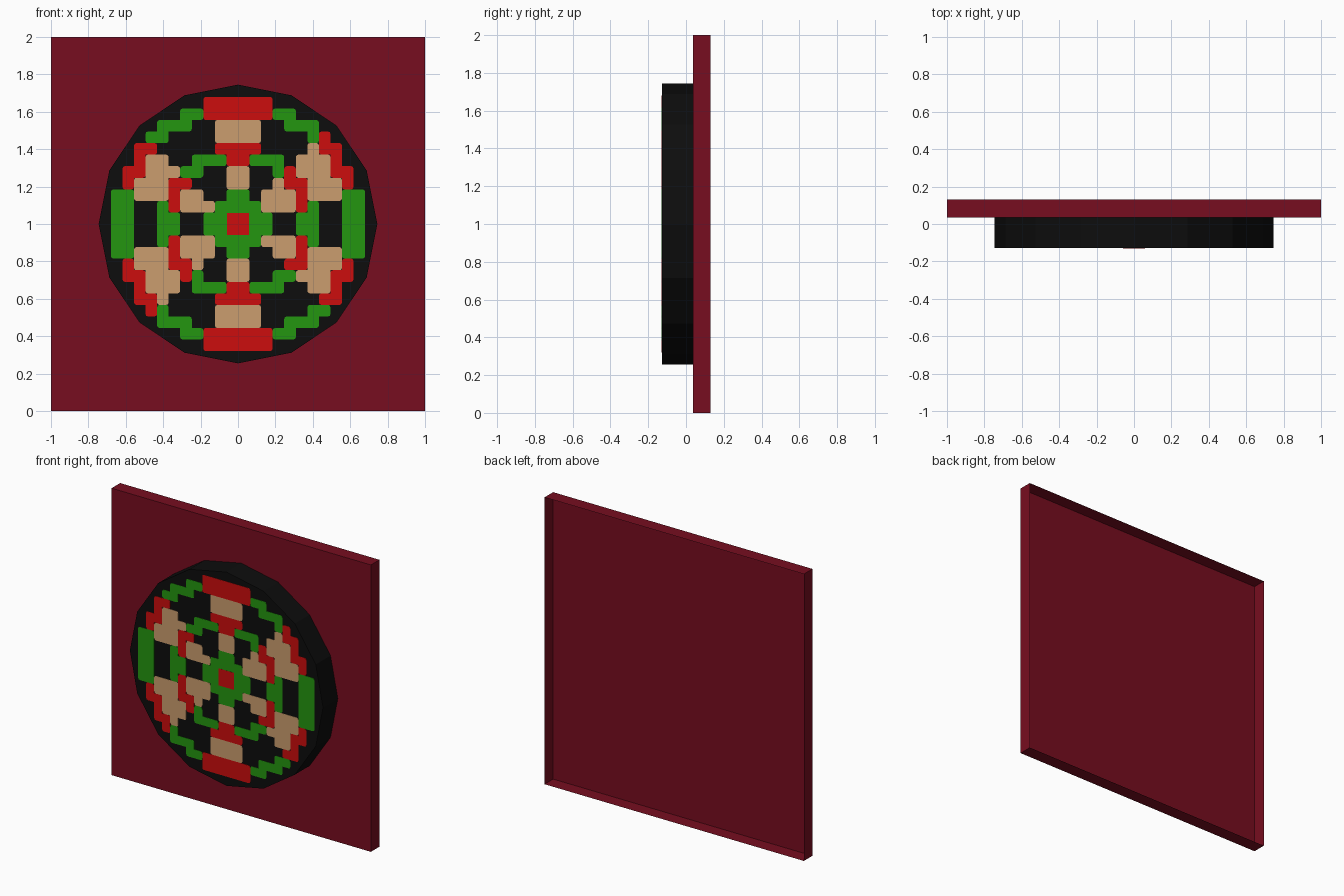
import bpy, bmesh, math
from mathutils import Matrix, Vector

cube = bpy.data.objects.get("Cube")
if cube:
    bpy.data.objects.remove(cube, do_unlink=True)


def material(name, rgb):
    mat = bpy.data.materials.new(name)
    mat.use_nodes = True
    mat.diffuse_color = (*rgb, 1)
    mat.node_tree.nodes["Principled BSDF"].inputs["Base Color"].default_value = (*rgb, 1)
    return mat


maroon = material("maroon", (0.184, 0.004, 0.014))
black = material("black", (0.004, 0.004, 0.004))
red = material("red", (0.604, 0.004, 0.004))
green = material("green", (0.017, 0.305, 0.005))
tan = material("tan", (0.597, 0.337, 0.156))

# Parts are drawn flat with local +z as the front, then stood upright
STAND = Matrix.Translation((0, 0, 1)) @ Matrix.Rotation(math.pi / 2, 4, "X")


def finish(name, bm, mat):
    bm.transform(STAND)
    mesh = bpy.data.meshes.new(name)
    bm.to_mesh(mesh)
    bm.free()
    mesh.materials.append(mat)
    obj = bpy.data.objects.new(name, mesh)
    bpy.context.collection.objects.link(obj)
    return obj


def drop_back(bm):
    bm.normal_update()
    back = [f for f in bm.faces if f.normal.z < -0.9]
    bmesh.ops.delete(bm, geom=back, context="FACES")


PANEL_BACK, PANEL_FRONT = -0.13, -0.036
DISC_FRONT, TILE_FRONT = 0.127, 0.129

# Square backing panel, open at the back
bm = bmesh.new()
bmesh.ops.create_cube(bm, size=1)
bmesh.ops.scale(bm, vec=(2, 2, PANEL_FRONT - PANEL_BACK), verts=bm.verts)
bmesh.ops.translate(bm, vec=(0, 0, (PANEL_FRONT + PANEL_BACK) / 2), verts=bm.verts)
drop_back(bm)
finish("backing_panel", bm, maroon)

# Sixteen-sided disc on the panel
bm = bmesh.new()
bmesh.ops.create_cone(bm, cap_ends=True, segments=16, radius1=0.745, radius2=0.745,
                      depth=DISC_FRONT - PANEL_FRONT)
bmesh.ops.translate(bm, vec=(0, 0, (DISC_FRONT + PANEL_FRONT) / 2), verts=bm.verts)
drop_back(bm)
finish("disc", bm, black)

# Upper half of the mosaic; the lower half is the same turned half a circle
UPPER = [
    "........RRRRRR........",
    "......GGRRRRRRGG......",
    "....GGG..TTTT..GGG....",
    "...GG....TTTT....GR...",
    "..RR.....RRRR....TRR..",
    "..RTT..GGGRRGGG.TTTR..",
    ".RRTTTGG..TT..GRTTTRR.",
    ".RTTTRR...TT..TRRTTTR.",
    "GGTTTRTT..GG.TTTRTTTGG",
    "GG..GRTTTGGGGTTTRG..GG",
    "GG..GG..GGGGGG..GG..GG",
]
ROWS = UPPER + [row[::-1] for row in reversed(UPPER)]
HALF = len(ROWS) / 2
CELL = 0.0618


def raise_plate(bm, base, front):
    result = bmesh.ops.extrude_face_region(bm, geom=list(bm.faces), use_keep_orig=False)
    top = [g for g in result["geom"] if isinstance(g, bmesh.types.BMVert)]
    bmesh.ops.translate(bm, vec=Vector((0, 0, front - base)), verts=top)
    bmesh.ops.recalc_face_normals(bm, faces=bm.faces)


def mosaic(name, letter, mat):
    bm = bmesh.new()
    for r, row in enumerate(ROWS):
        for c, ch in enumerate(row):
            if ch == letter:
                x, y = (c - HALF) * CELL, (HALF - r) * CELL
                corners = ((x, y - CELL), (x + CELL, y - CELL), (x + CELL, y), (x, y))
                bm.faces.new([bm.verts.new((*p, DISC_FRONT)) for p in corners])
    # Merge cells into whole shapes and round their outer corners
    bmesh.ops.remove_doubles(bm, verts=bm.verts, dist=CELL / 100)
    bmesh.ops.dissolve_limit(bm, angle_limit=0.02, verts=bm.verts, edges=bm.edges)
    bm.normal_update()
    outer = [v for v in bm.verts if len(v.link_loops) == 1 and v.link_loops[0].is_convex]
    bmesh.ops.bevel(bm, geom=outer, offset=0.013, offset_type="OFFSET", segments=2,
                    profile=0.5, affect="VERTICES")
    raise_plate(bm, DISC_FRONT, TILE_FRONT)
    finish(name, bm, mat)


mosaic("red_tiles", "R", red)
mosaic("green_tiles", "G", green)
mosaic("tan_tiles", "T", tan)

# Red square at the centre
bm = bmesh.new()
bmesh.ops.create_grid(bm, x_segments=1, y_segments=1, size=CELL * 0.96)
bmesh.ops.translate(bm, vec=(0, 0, DISC_FRONT), verts=bm.verts)
raise_plate(bm, DISC_FRONT, TILE_FRONT + 0.001)
finish("centre_tile", bm, red)
